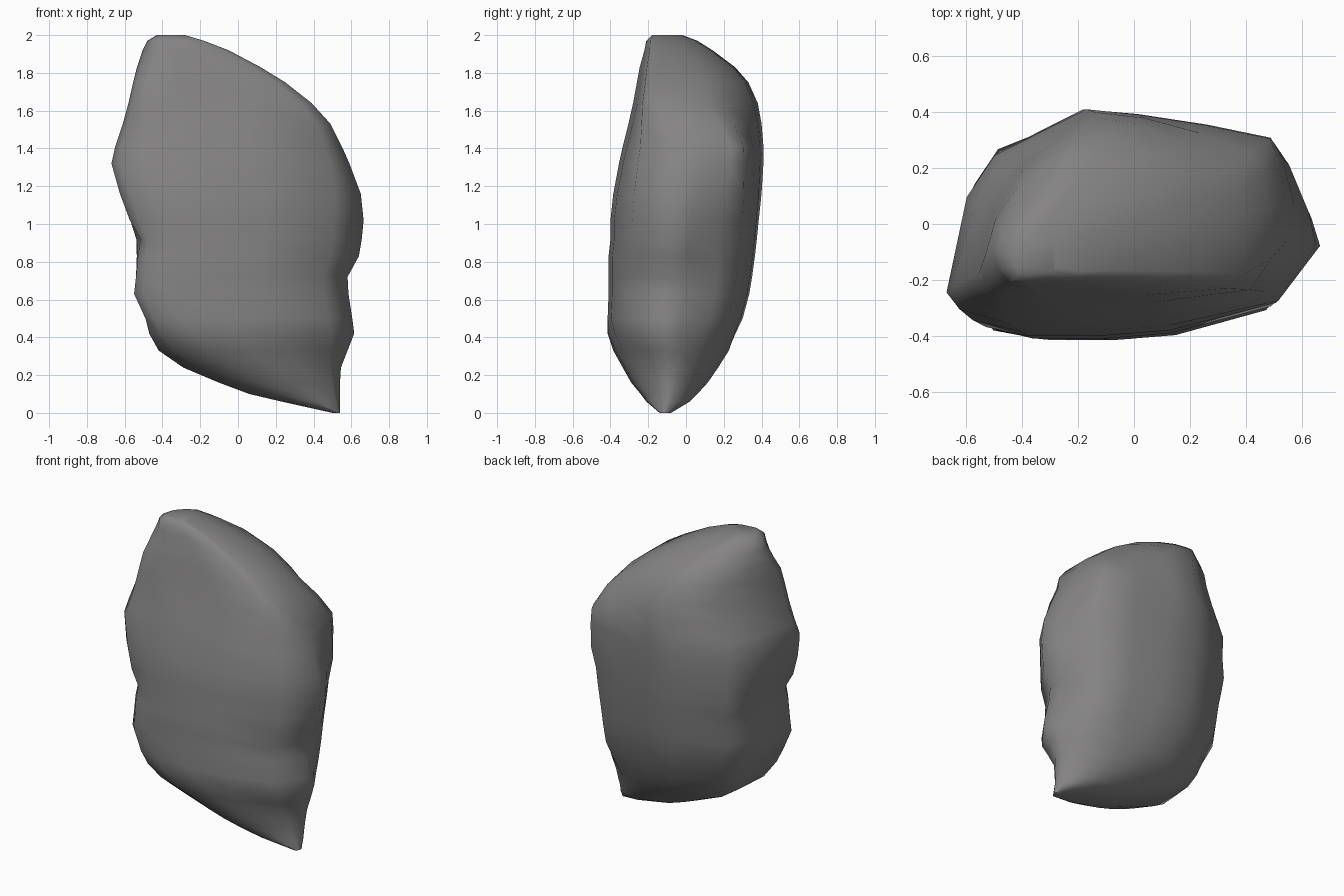
import bpy, bmesh

# Extents of the boulder at each height: z, left x, right x, front y, back y
LEVELS = [
    (0.00, .50, .54, -.14, -.08), (0.06, .23, .54, -.21, .02),
    (0.10, .06, .54, -.24, .06), (0.16, -.10, .55, -.29, .115),
    (0.24, -.29, .565, -.335, .17), (0.33, -.42, .59, -.385, .23),
    (0.42, -.47, .615, -.415, .265), (0.50, -.49, .62, -.415, .30),
    (0.63, -.55, .63, -.41, .335), (0.72, -.56, .635, -.41, .35),
    (0.83, -.57, .645, -.41, .365), (0.92, -.585, .655, -.40, .375),
    (1.02, -.60, .665, -.40, .385), (1.16, -.625, .65, -.385, .40),
    (1.32, -.67, .59, -.355, .41), (1.41, -.65, .55, -.335, .41),
    (1.53, -.61, .49, -.305, .40), (1.64, -.58, .39, -.28, .38),
    (1.75, -.555, .25, -.26, .33), (1.83, -.535, .12, -.245, .26),
    (1.92, -.505, -.05, -.22, .14), (1.97, -.48, -.18, -.21, .06),
    (2.00, -.43, -.28, -.18, -.02),
]

# Cross-section outlines in a -1..1 box, from the left round the back
BOTTOM = [(-1, -.3), (-.95, .35), (-.78, .7), (-.25, .97), (.05, 1), (.35, .92),
          (.6, .75), (.83, .47), (.97, .17), (1, -.05), (.85, -.35), (.5, -.75),
          (.1, -.95), (-.4, -1), (-.8, -.75)]
MIDDLE = [(-1, -.78), (-.97, .38), (-.82, .7), (-.3, 1), (.05, .97), (.4, .88),
          (.67, .78), (.8, .5), (.95, .08), (1, -.18), (.75, -.7), (.15, -.95),
          (-.25, -1), (-.65, -1), (-.92, -.92)]
UPPER = [(-1, -.69), (-.86, .12), (-.7, .53), (-.2, 1), (.1, .95), (.5, .85),
         (.89, .72), (.94, .55), (.98, .1), (1, -.25), (.86, -.75), (.2, -.94),
         (-.25, -1), (-.65, -1), (-.93, -.85)]
TOP = [(-1, -.72), (-.86, 0), (-.62, .5), (-.1, 1), (.25, .93), (.6, .72),
       (.85, .45), (.95, .2), (1, -.1), (1, -.7), (.87, -.85), (.2, -.93),
       (-.4, -1), (-.8, -1), (-.95, -.92)]
CREST = [(-1, -.2), (-.88, .2), (-.62, .55)] + TOP[3:13] + [(-.72, -.95), (-.92, -.62)]
KNOTS = [(.24, BOTTOM), (.5, MIDDLE), (1.02, MIDDLE), (1.41, UPPER),
         (1.64, TOP), (1.75, TOP), (1.95, CREST)]

# Chipped notches: depth by height, and how strongly each outline point moves
LEFT_CHIP = {.72: .02, .83: .04, .92: .07, 1.02: .027}
RIGHT_CHIP = {.16: .01, .24: .02, .33: .01, .5: .015, .63: .045, .72: .055, .83: .005}
LEFT_PULL = {0: 1, 14: .8, 1: .4}
RIGHT_PULL = {9: 1, 8: .7, 10: .6}


def outline(z):
    if z <= KNOTS[0][0]:
        return BOTTOM
    for (za, a), (zb, b) in zip(KNOTS, KNOTS[1:]):
        if z <= zb:
            t = (z - za) / (zb - za)
            return [(p[0] + (q[0] - p[0]) * t, p[1] + (q[1] - p[1]) * t)
                    for p, q in zip(a, b)]
    return CREST


# Boulder: loft the outlines through all heights
bm = bmesh.new()
rings = []
for z, x0, x1, y0, y1 in LEVELS:
    ring = []
    for i, (u, v) in enumerate(outline(z)):
        x = (x0 + x1) / 2 + u * (x1 - x0) / 2
        x += LEFT_CHIP.get(z, 0) * LEFT_PULL.get(i, 0)
        x -= RIGHT_CHIP.get(z, 0) * RIGHT_PULL.get(i, 0)
        ring.append(bm.verts.new((x, (y0 + y1) / 2 + v * (y1 - y0) / 2, z)))
    rings.append(ring)
for low, high in zip(rings, rings[1:]):
    for i in range(len(low)):
        j = (i + 1) % len(low)
        bm.faces.new((low[i], low[j], high[j], high[i]))
bm.faces.new(rings[0])
bm.faces.new(rings[-1])
bmesh.ops.recalc_face_normals(bm, faces=bm.faces)

mesh = bpy.data.meshes.new("boulder")
bm.to_mesh(mesh)
bm.free()
rock = bpy.data.objects.new("boulder", mesh)
bpy.context.collection.objects.link(rock)

# Stone colour
stone = bpy.data.materials.new("grey stone")
stone.diffuse_color = (.235, .228, .228, 1)
mesh.materials.append(stone)

# Soft shading over the worn facets
bpy.context.view_layer.objects.active = rock
rock.select_set(True)
bpy.ops.object.shade_smooth_by_angle(angle=1.2)
